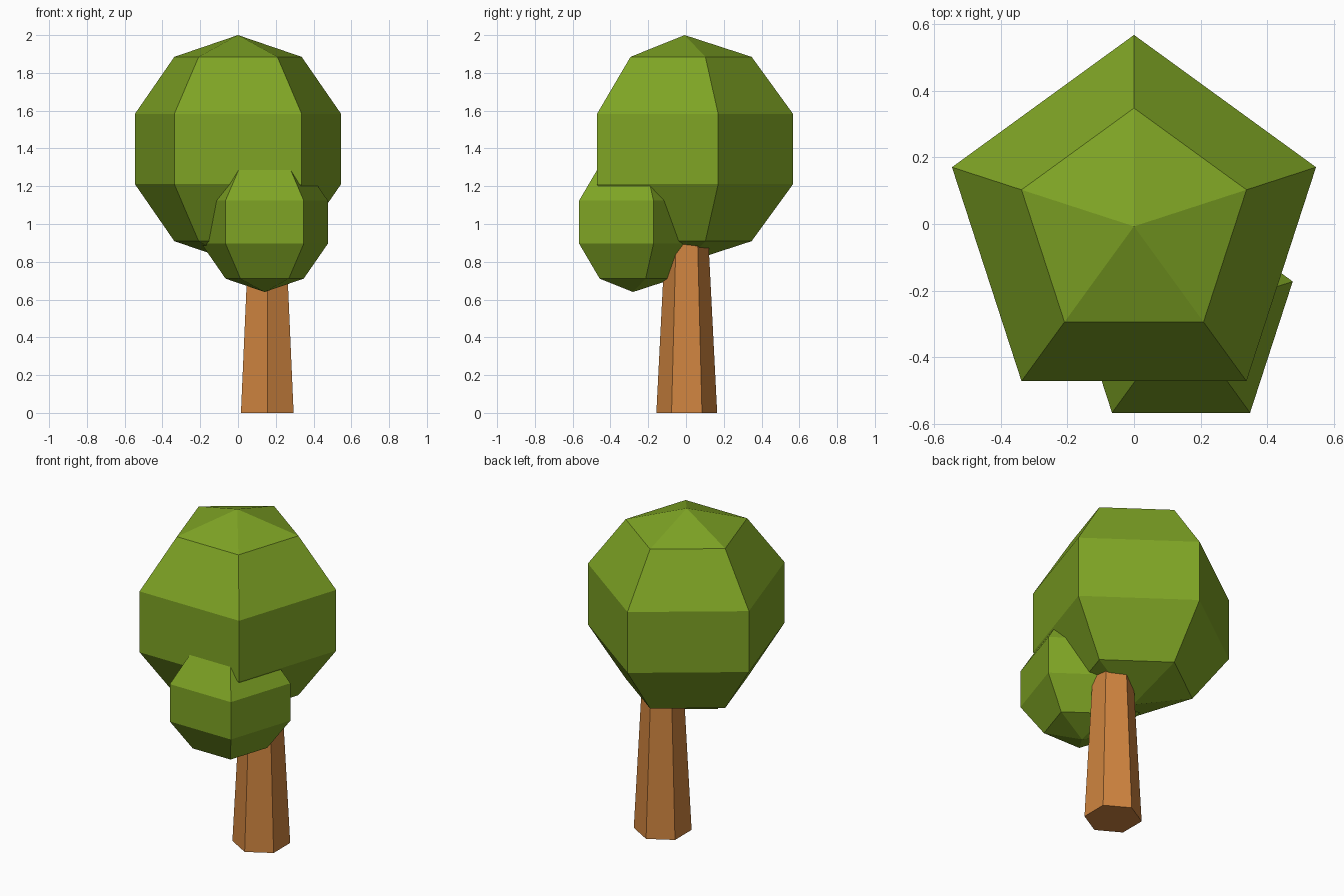
import bpy
import bmesh
from math import sin, cos, pi

if "Cube" in bpy.data.objects:
    bpy.data.objects.remove(bpy.data.objects["Cube"])


def material(name, color):
    mat = bpy.data.materials.new(name)
    mat.diffuse_color = (*color, 1)
    mat.use_nodes = True
    mat.node_tree.nodes["Principled BSDF"].inputs["Base Color"].default_value = mat.diffuse_color
    return mat


def lathe(name, location, rings, sides, mat):
    """Flat-faced turned solid from (radius, z) rings, one corner facing +y."""
    bm = bmesh.new()
    loops = []
    for r, z in rings:
        count = sides if r > 1e-5 else 1
        loops.append([bm.verts.new((r * sin(2 * pi * i / sides),
                                    r * cos(2 * pi * i / sides), z))
                      for i in range(count)])
    for low, high in zip(loops, loops[1:]):
        for i in range(sides):
            j = (i + 1) % sides
            corners = [low[i % len(low)], low[j % len(low)],
                       high[j % len(high)], high[i % len(high)]]
            bm.faces.new(list(dict.fromkeys(corners)))
    for end in (loops[0], loops[-1]):
        if len(end) > 1:
            bm.faces.new(end)
    bmesh.ops.recalc_face_normals(bm, faces=bm.faces)
    mesh = bpy.data.meshes.new(name)
    bm.to_mesh(mesh)
    bm.free()
    mesh.materials.append(mat)
    obj = bpy.data.objects.new(name, mesh)
    obj.location = location
    bpy.context.collection.objects.link(obj)
    return obj


def crown(name, location, radius, mat):
    """Low-poly ball: five sides, five bands."""
    rings = [(radius * sin(pi * k / 5), -radius * cos(pi * k / 5))
             for k in range(6)]
    return lathe(name, location, rings, 5, mat)


leaf = material("leaf_green", (0.21, 0.37, 0.018))
bark = material("bark_brown", (0.62, 0.23, 0.05))

# Tapered six-sided trunk, its top hidden in the foliage
lathe("trunk", (0.155, 0.004, 0), [(0.161, 0), (0.105, 1.1)], 6, bark)

# Large main crown and the small one at the front
crown("main_crown", (0, -0.007, 1.397), 0.603, leaf)
crown("small_crown", (0.141, -0.281, 1.01), 0.37, leaf)
